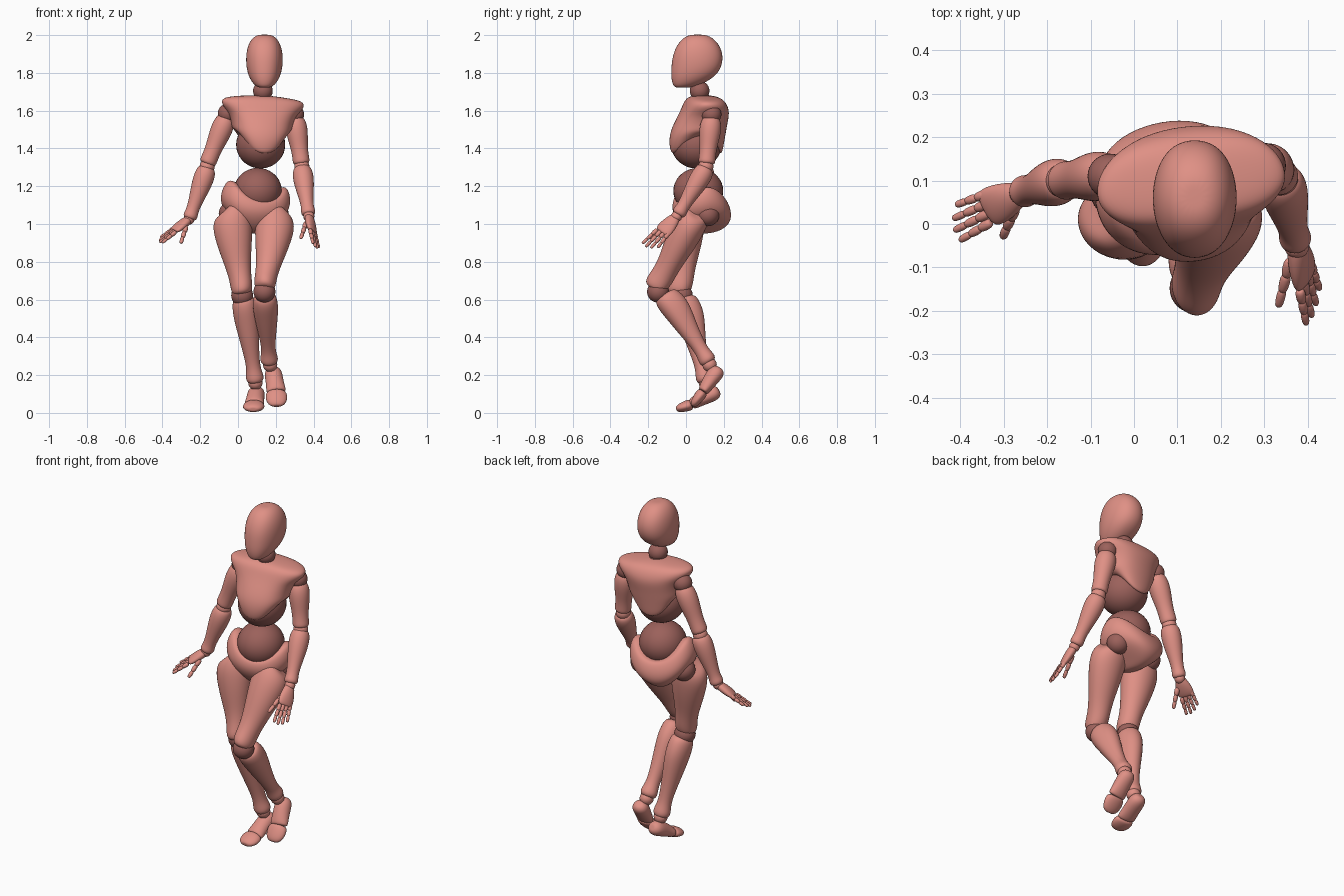
import bpy, bmesh, math
from mathutils import Vector, Matrix

cube = bpy.data.objects.get("Cube")
if cube:
    bpy.data.objects.remove(cube, do_unlink=True)


def material(name, colour):
    mat = bpy.data.materials.new(name)
    mat.use_nodes = True
    mat.diffuse_color = colour
    mat.node_tree.nodes["Principled BSDF"].inputs["Base Color"].default_value = colour
    return mat


SKIN = material("salmon_pink", (0.74, 0.28, 0.235, 1))
JOINT = material("dark_rose", (0.33, 0.12, 0.105, 1))


def finish(name, bm, mat, levels=0):
    bmesh.ops.recalc_face_normals(bm, faces=bm.faces)
    for face in bm.faces:
        face.smooth = True
    mesh = bpy.data.meshes.new(name)
    bm.to_mesh(mesh)
    bm.free()
    mesh.materials.append(mat)
    obj = bpy.data.objects.new(name, mesh)
    bpy.context.collection.objects.link(obj)
    if levels:
        mod = obj.modifiers.new("smooth", "SUBSURF")
        mod.levels = mod.render_levels = levels
    return obj


def ball(name, centre, radii, mat=JOINT):
    """Sphere, or ellipsoid when three radii are given."""
    bm = bmesh.new()
    size = Matrix.Diagonal((*radii, 1)) if isinstance(radii, tuple) else Matrix.Scale(radii, 4)
    bmesh.ops.create_uvsphere(bm, u_segments=32, v_segments=18, radius=1,
                              matrix=Matrix.Translation(centre) @ size)
    return finish(name, bm, mat)


def loft(name, sections, frame, length=1, power=1, tilt=0, sides=16, levels=2, mat=SKIN):
    """Skin rings of (height, half width, front, back, side lift, y shift)."""
    bm = bmesh.new()
    rings = []
    for i, section in enumerate(sections):
        z, rx, front, back, lift, shift = (tuple(section) + (0, 0))[:6]
        fade = 1 - i / (len(sections) - 1)
        ring = []
        for k in range(sides):
            a = math.tau * k / sides
            c, s = math.cos(a), math.sin(a)
            x = rx * math.copysign(abs(c) ** power, c)
            y = shift + (back if s > 0 else front) * s
            ring.append(bm.verts.new(frame @ Vector((x, y, z * length + lift * c * c + tilt * c * fade))))
        rings.append(ring)
    for low, high in zip(rings, rings[1:]):
        for k in range(sides):
            j = (k + 1) % sides
            bm.faces.new((low[k], low[j], high[j], high[k]))
    for ring in (rings[0], rings[-1]):
        tip = bm.verts.new(sum((v.co for v in ring), Vector()) / sides)
        for k in range(sides):
            bm.faces.new((ring[k], ring[(k + 1) % sides], tip))
    return finish(name, bm, mat, levels)


def limb(name, start, end, sections, back=(0, 1, 0), **options):
    """Loft from one joint to the next; heights are fractions of the length."""
    start, end = Vector(start), Vector(end)
    axis = (end - start).normalized()
    y = Vector(back)
    y = (y - axis * y.dot(axis)).normalized()
    frame = Matrix((y.cross(axis), y, axis)).transposed().to_4x4()
    frame.translation = start
    return loft(name, sections, frame, (end - start).length, **options)


def rounds(*pairs):
    return [(t, r, r, r) for t, r in pairs]


# Head and neck
loft("head", [
    (2.002, .035, .04, .045), (1.985, .066, .078, .085), (1.945, .09, .112, .122),
    (1.89, .1, .134, .14), (1.83, .098, .141, .132), (1.78, .085, .122, .117, 0, -.02),
    (1.74, .06, .08, .08, 0, -.053), (1.722, .034, .044, .045, 0, -.076),
], Matrix.Translation((.14, .06, 0)), power=.85)
ball("neck_ball", (.132, .072, 1.705), .052)
limb("neck", (.13, .09, 1.62), (.132, .075, 1.69), rounds((0, .055), (.5, .048), (1, .042)), mat=JOINT)

# Torso: shell with pointed lower edge over a ribcage ball, then a belly ball
chest = (Matrix.Translation((.125, .09, 1.5)) @ Matrix.Rotation(.12, 4, "Z")
         @ Matrix.Rotation(.05, 4, "Y"))
loft("chest_shell", [
    (.18, .05, .04, .04), (.174, .12, .065, .075), (.164, .2, .082, .1),
    (.145, .228, .098, .12), (.115, .216, .112, .135), (.08, .182, .13, .14),
    (.03, .165, .158, .13), (-.02, .162, .178, .122, .025), (-.075, .147, .184, .113, .07),
    (-.13, .125, .174, .105, .115), (-.135, .11, .155, .09, .115), (-.1, .08, .1, .06, .08),
], chest, power=.78)
ball("ribcage", (.12, .055, 1.42), (.13, .133, .126))
ball("belly", (.105, .065, 1.175), (.127, .132, .122))

# Pelvis with scooped waist and high leg openings
pelvis = (Matrix.Translation((.09, .075, 1.1)) @ Matrix.Rotation(.25, 4, "Z")
          @ Matrix.Rotation(.12, 4, "Y"))
loft("pelvis", [
    (.01, .1, .09, .09, .09), (.02, .15, .125, .128, .105), (.005, .175, .142, .148, .1),
    (-.035, .195, .148, .165, .075), (-.075, .178, .132, .168, .05), (-.11, .125, .105, .152, .035),
    (-.138, .068, .072, .112, .02), (-.15, .03, .035, .055),
], pelvis, power=.85)

# Legs
THIGH = [(-.04, .045, .045, .045), (0, .085, .073, .073), (.09, .105, .09, .086),
         (.22, .109, .096, .09), (.45, .093, .086, .082), (.7, .068, .066, .064),
         (.86, .06, .067, .062), (.96, .06, .075, .058), (1.03, .054, .072, .045),
         (1.06, .036, .05, .03)]
CALF = [(-.03, .042, .045, .05), (0, .06, .06, .074), (.1, .068, .066, .086),
        (.25, .067, .06, .09), (.5, .053, .05, .064), (.75, .039, .037, .043),
        (.88, .039, .038, .039), (.97, .049, .048, .046), (1.02, .046, .046, .043),
        (1.05, .03, .03, .03)]
FOOT = [(-.16, .022, .022, .02), (-.04, .042, .042, .038), (.2, .049, .05, .04),
        (.6, .048, .044, .032), (.92, .054, .036, .028), (1, .048, .028, .021)]
TOES = [(-.03, .042, .024, .02), (.08, .056, .034, .028), (.5, .06, .031, .027),
        (.9, .048, .023, .021), (1.08, .026, .012, .012)]
legs = {
    "left": dict(hip=(.207, .06, 1.075), thigh_end=(.14, -.146, .675), knee=(.14, -.148, .642),
                 calf_top=(.142, -.112, .615), calf_end=(.165, .115, .28), ankle=(.17, .125, .255),
                 heel=(.185, .168, .22), sole_ball=(.203, .092, .11), toe=(.205, .038, .042),
                 sole=(0, .8, -.5), tilt=-.04),
    "right": dict(hip=(-.04, .022, 1.08), thigh_end=(.022, -.027, .65), knee=(.022, -.022, .622),
                  calf_top=(.03, -.015, .6), calf_end=(.09, .1, .18), ankle=(.092, .105, .16),
                  heel=(.098, .155, .108), sole_ball=(.085, .03, .042), toe=(.08, -.045, .021),
                  sole=(0, 0, -1), tilt=.04),
}
for side, p in legs.items():
    ball(side + "_hip_ball", Vector(p["hip"]) + Vector((0, .055, -.025)), .062)
    limb(side + "_thigh", p["hip"], p["thigh_end"], THIGH, tilt=p["tilt"])
    ball(side + "_knee_ball", p["knee"], .058)
    limb(side + "_calf", p["calf_top"], p["calf_end"], CALF)
    ball(side + "_ankle_ball", p["ankle"], .038, SKIN)
    limb(side + "_foot", p["heel"], p["sole_ball"], FOOT, p["sole"])
    limb(side + "_toes", p["sole_ball"], p["toe"], TOES, p["sole"])

# Arms and hands
UPPER = rounds((-.06, .024), (0, .046), (.15, .059), (.38, .058), (.7, .045),
               (.92, .045), (1.02, .046), (1.06, .034))
FOREARM = rounds((-.07, .034), (-.02, .049), (.12, .057), (.35, .053), (.7, .037),
                 (.88, .034), (.97, .039), (1.03, .036), (1.06, .025))
PALM = [(-.08, .02, .018, .018), (.15, .033, .025, .025), (.6, .047, .024, .024),
        (1, .048, .017, .017), (1.08, .034, .01, .01)]


def digit(name, start, end, radius):
    """Three jointed segments."""
    start, end = Vector(start), Vector(end)
    for i in range(3):
        r = radius * (1 - .12 * i)
        limb(f"{name}_segment_{i + 1}", start.lerp(end, i / 3), start.lerp(end, (i + 1) / 3),
             rounds((-.08, r * .6), (.1, r), (.85, r * .95), (1.06, r * .6)),
             back=(.3, 1, .2), sides=8, levels=1)


def hand(side, wrist, index, pinky, thumb_base, thumb_tip):
    wrist, index, pinky = Vector(wrist), Vector(index), Vector(pinky)
    knuckles = wrist.lerp((index + pinky) / 2, .52)
    across = (pinky - index).normalized()
    along = (knuckles - wrist).normalized()
    limb(side + "_palm", wrist, knuckles, PALM, back=along.cross(across))
    for i, (finger, extra) in enumerate(zip(("index", "middle", "ring", "little"), (0, .012, .01, -.004))):
        root = knuckles + across * (.023 * (i - 1.5))
        digit(f"{side}_{finger}_finger", root, index.lerp(pinky, i / 3) + along * extra, .0135)
    digit(side + "_thumb", thumb_base, thumb_tip, .016)


arms = {
    "left": dict(shoulder=(.298, .135, 1.58), top=(.302, .135, 1.56), low=(.335, .11, 1.33),
                 elbow=(.338, .105, 1.305), fore=(.34, .1, 1.285), wrist=(.372, -.035, 1.06),
                 hand=((.375, -.05, 1.04), (.397, -.23, .898), (.428, -.152, .873),
                       (.36, -.085, 1.005), (.333, -.188, .925))),
    "right": dict(shoulder=(-.055, .11, 1.585), top=(-.06, .113, 1.565), low=(-.158, .1, 1.33),
                  elbow=(-.163, .1, 1.305), fore=(-.167, .1, 1.285), wrist=(-.253, .075, 1.04),
                  hand=((-.26, .072, 1.025), (-.4, -.037, .902), (-.412, .043, .927),
                        (-.275, .035, .985), (-.302, -.03, .9))),
}
for side, p in arms.items():
    ball(side + "_shoulder_ball", p["shoulder"], .052)
    limb(side + "_upper_arm", p["top"], p["low"], UPPER)
    ball(side + "_elbow_ball", p["elbow"], .04, SKIN)
    limb(side + "_forearm", p["fore"], p["wrist"], FOREARM)
    ball(side + "_wrist_ball", p["hand"][0], .029, SKIN)
    hand(side, *p["hand"])
